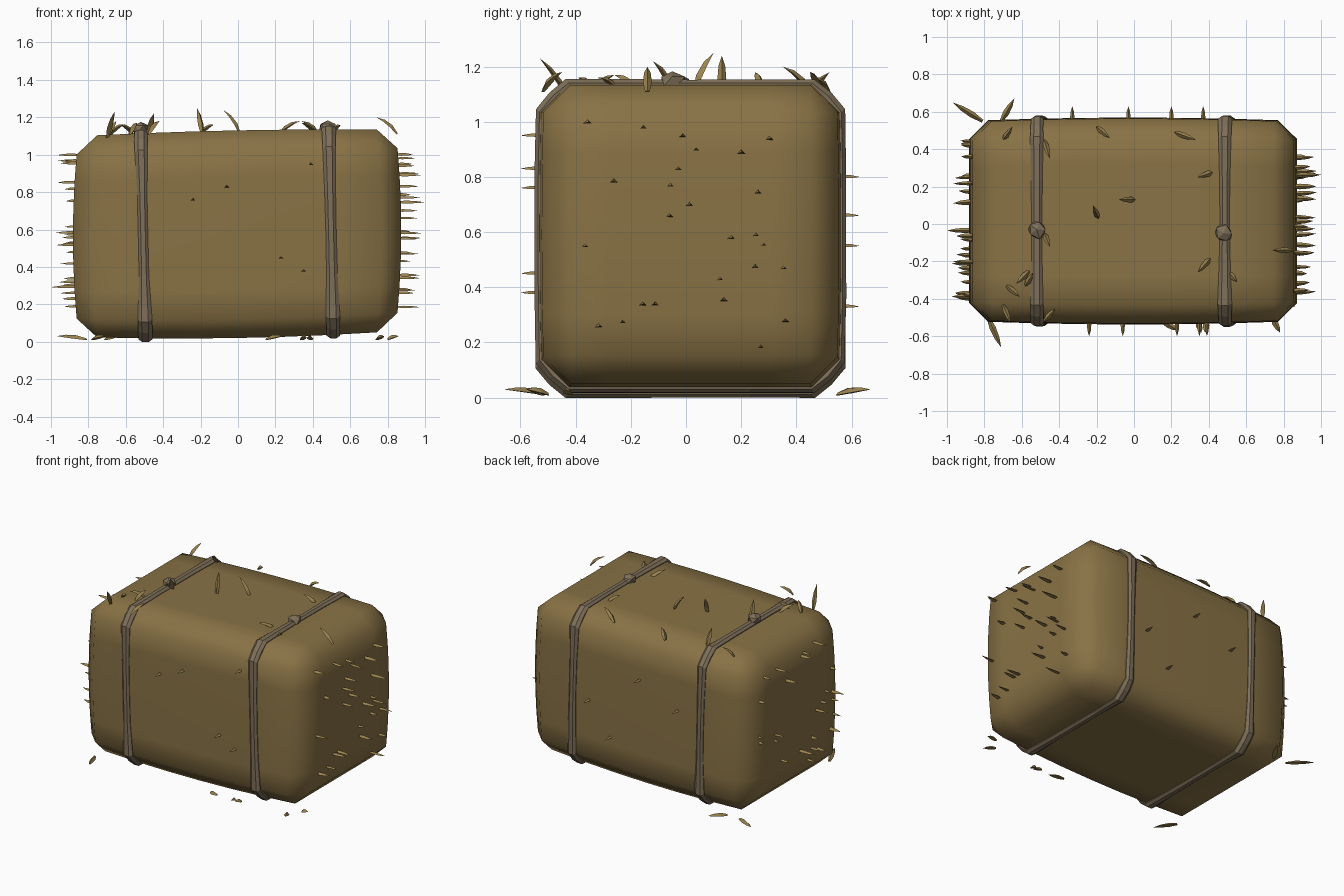
import bpy, bmesh, math, random
from mathutils import Vector

if "Cube" in bpy.data.objects:
    bpy.data.objects.remove(bpy.data.objects["Cube"])

random.seed(4)


def material(name, rgb):
    m = bpy.data.materials.new(name)
    m.diffuse_color = (*rgb, 1)
    m.use_nodes = True
    m.node_tree.nodes["Principled BSDF"].inputs["Base Color"].default_value = m.diffuse_color
    return m


HAY = material("hay", (0.25, 0.17, 0.06))
ROPE = material("rope", (0.21, 0.16, 0.10))
STRAW = material("straw", (0.33, 0.23, 0.08))


def finish(bm, name, mat, smooth=False):
    bmesh.ops.recalc_face_normals(bm, faces=bm.faces)
    me = bpy.data.meshes.new(name)
    bm.to_mesh(me)
    bm.free()
    me.materials.append(mat)
    for p in me.polygons:
        p.use_smooth = smooth
    ob = bpy.data.objects.new(name, me)
    bpy.context.collection.objects.link(ob)
    return ob


def warp(p):
    """Unit bale (y and z in -1..1, x in metres) to the slightly sagging shape."""
    x, y, z = p
    bulge = max(0, 1 - z * z)
    top = 1.13 + 0.02 * x - 0.02 * x * x
    bot = 0.02 + 0.018 * x + 0.03 * x * x
    return Vector((x * (1 + 0.035 * bulge) - 0.005,
                   0.016 + y * (0.545 - 0.025 * x * x) * (1 + 0.015 * bulge),
                   bot + (top - bot) * (z + 1) / 2))


# Bale body: chamfered box, subdivided and bulged
bm = bmesh.new()
bmesh.ops.create_cube(bm, size=2)
for v in bm.verts:
    v.co = (v.co.x * 0.848, v.co.y * 0.55, v.co.z * 0.55)
bmesh.ops.bevel(bm, geom=bm.edges[:], offset=0.1, segments=1, affect='EDGES')
long_edges = [e for e in bm.edges if e.calc_length() > 0.3]
bmesh.ops.subdivide_edges(bm, edges=long_edges, cuts=5, use_grid_fill=True)
for v in bm.verts:
    v.co = warp((v.co.x, v.co.y / 0.55, v.co.z / 0.55))
finish(bm, "bale_body", HAY, True)


# Rope straps: hexagonal strip swept round the chamfered section
def strap(name, x_top, x_bottom):
    quarter = [(1, -0.4), (1, 0), (1, 0.4), (1, 0.81), (0.915, 0.915),
               (0.81, 1), (0.4, 1), (0, 1), (-0.4, 1)]
    corner = quarter[3:6]
    path = []
    for k in range(4):
        c, s = round(math.cos(k * math.pi / 2)), round(math.sin(k * math.pi / 2))
        for q in [(1, -0.4), (1, 0), (1, 0.4)] + corner:
            path.append((q[0] * c - q[1] * s, q[0] * s + q[1] * c))
    section = [(-0.026, -0.02), (-0.03, 0.006), (-0.014, 0.02),
               (0.014, 0.02), (0.03, 0.006), (0.026, -0.02)]
    bm = bmesh.new()
    rings = []
    for y, z in path:
        on_corner = abs(y) > 0.8 and abs(z) > 0.8
        fat = random.uniform(1.1, 1.3) if on_corner else random.uniform(0.85, 1.0)
        x0 = x_bottom + (x_top - x_bottom) * (z + 1) / 2
        base = warp((x0, y, z))
        base.x = x0
        if on_corner:
            out = Vector((0, y, z)).normalized()
        else:
            out = Vector((0, y if abs(y) == 1 else 0, z if abs(z) == 1 else 0)).normalized()
        rings.append([bm.verts.new(base + Vector((a * fat, 0, 0)) + out * b * fat)
                      for a, b in section])
    for i, r in enumerate(rings):
        n = rings[(i + 1) % len(rings)]
        for j in range(6):
            k = (j + 1) % 6
            bm.faces.new((r[j], r[k], n[k], n[j]))
    finish(bm, name, ROPE)


def knot(name, x, y, z):
    bm = bmesh.new()
    bmesh.ops.create_icosphere(bm, subdivisions=1, radius=1)
    for v in bm.verts:
        k = random.uniform(0.85, 1.15)
        v.co = (x + v.co.x * 0.05 * k, y + v.co.y * 0.052 * k, z + v.co.z * 0.035)
    finish(bm, name, ROPE)


strap("left_strap", -0.52, -0.495)
strap("right_strap", 0.485, 0.51)
knot("left_knot", -0.52, -0.03, 1.14)
knot("right_knot", 0.48, -0.05, 1.148)


# Straw blade: flattened triangular spike, widest partway, bent toward the tip
def blade(bm, base, tip, width=0.024, bend=0.0):
    base, tip = Vector(base), Vector(tip)
    d = (tip - base).normalized()
    side = d.cross(Vector((0, 0, 1)))
    side = side.normalized() if side.length > 0.2 else Vector((0, 1, 0))
    up = side.cross(d).normalized()
    rings = []
    for t, s in ((0, 0.5), (0.35, 1), (0.7, 0.75)):
        c = base.lerp(tip, t) + up * bend * math.sin(t * math.pi)
        w = width * s / 2
        rings.append([bm.verts.new(c + side * a * w + up * b * w)
                      for a, b in ((-1, -0.4), (1, -0.4), (0, 0.7))])
    end = bm.verts.new(tip)
    for i in range(3):
        j = (i + 1) % 3
        for r, n in zip(rings, rings[1:]):
            bm.faces.new((r[i], r[j], n[j], n[i]))
        bm.faces.new((rings[-1][i], rings[-1][j], end))
    bm.faces.new(rings[0])


# Straws sticking out of both ends
right_yz = [(-.36, 1.0), (-.15, .98), (-.01, .95), (.04, .9), (.2, .89), (.3, .94), (-.03, .83),
            (-.26, .785), (-.06, .77), (.26, .745), (.01, .7), (-.06, .66), (-.37, .55),
            (.16, .58), (.25, .59), (.28, .555), (.25, .475), (.35, .47), (.12, .43),
            (.14, .355), (-.16, .34), (-.11, .34), (-.32, .26), (-.23, .275), (.36, .28), (.27, .185)]
left_yz = [(random.uniform(-0.42, 0.45), random.uniform(0.18, 1.0)) for _ in range(26)]
for name, s, spots in (("right_end_straws", 1, right_yz), ("left_end_straws", -1, left_yz)):
    bm = bmesh.new()
    for i, (y, z) in enumerate(spots):
        reach = 1.0 if i == 9 else random.uniform(0.92, 0.98)
        blade(bm, (s * 0.84, y, z), (s * reach, y + random.uniform(-.01, .01), z),
              random.uniform(0.02, 0.03))
    finish(bm, name, STRAW)

# Straws on the top: base x, y then tip x, y, z
bm = bmesh.new()
for x, y, tx, ty, tz in (
        (-.48, .45, -.45, .35, 1.2), (-.19, .03, -.22, .1, 1.25), (-.2, .52, -.13, .46, 1.16),
        (.22, .49, .33, .45, 1.18), (.43, .28, .34, .25, 1.18), (.01, .13, -.08, .13, 1.24),
        (-.48, -.05, -.45, -.12, 1.22), (-.56, -.25, -.63, -.32, 1.16), (-.68, -.33, -.61, -.39, 1.16),
        (-.48, -.52, -.42, -.45, 1.18), (.42, -.17, .34, -.26, 1.17), (.5, -.25, .55, -.31, 1.16),
        (.85, -.14, .74, -.14, 1.2), (-.58, -.33, -.54, -.26, 1.17)):
    blade(bm, (x, y, 1.11), (tx, ty, tz), 0.032, 0.012)
# upper corner wisps
blade(bm, (-.7, -.43, 1.09), (-.66, -.53, 1.23), 0.03, 0.01)
blade(bm, (-.7, .45, 1.09), (-.65, .52, 1.18), 0.03, 0.01)
finish(bm, "top_straws", STRAW)

# Straws on the front and back faces
bm = bmesh.new()
for x, z in ((-.24, .76), (-.06, .83), (.39, .95), (.23, .45), (.35, .38)):
    blade(bm, (x, -.5, z), (x, -.6, z), 0.024)
for x, z in ((-.33, .66), (-.03, .8), (.2, .33), (.37, .55)):
    blade(bm, (x, .53, z), (x, .63, z), 0.024)
finish(bm, "side_straws", STRAW)

# Loose straws lying around the foot: base x, y then tip x, y
bm = bmesh.new()
for x, y, tx, ty in ((-.81, .55, -.97, .65), (-.71, .55, -.64, .67), (-.78, -.5, -.71, -.66),
                     (.74, -.5, .78, -.58), (.39, -.52, .38, -.58), (.34, -.52, .36, -.58),
                     (.15, -.52, .24, -.57), (.8, -.42, .86, -.44)):
    blade(bm, (x, y, 0.012), (tx, ty, 0.03), 0.034, 0.005)
finish(bm, "ground_straws", STRAW)
